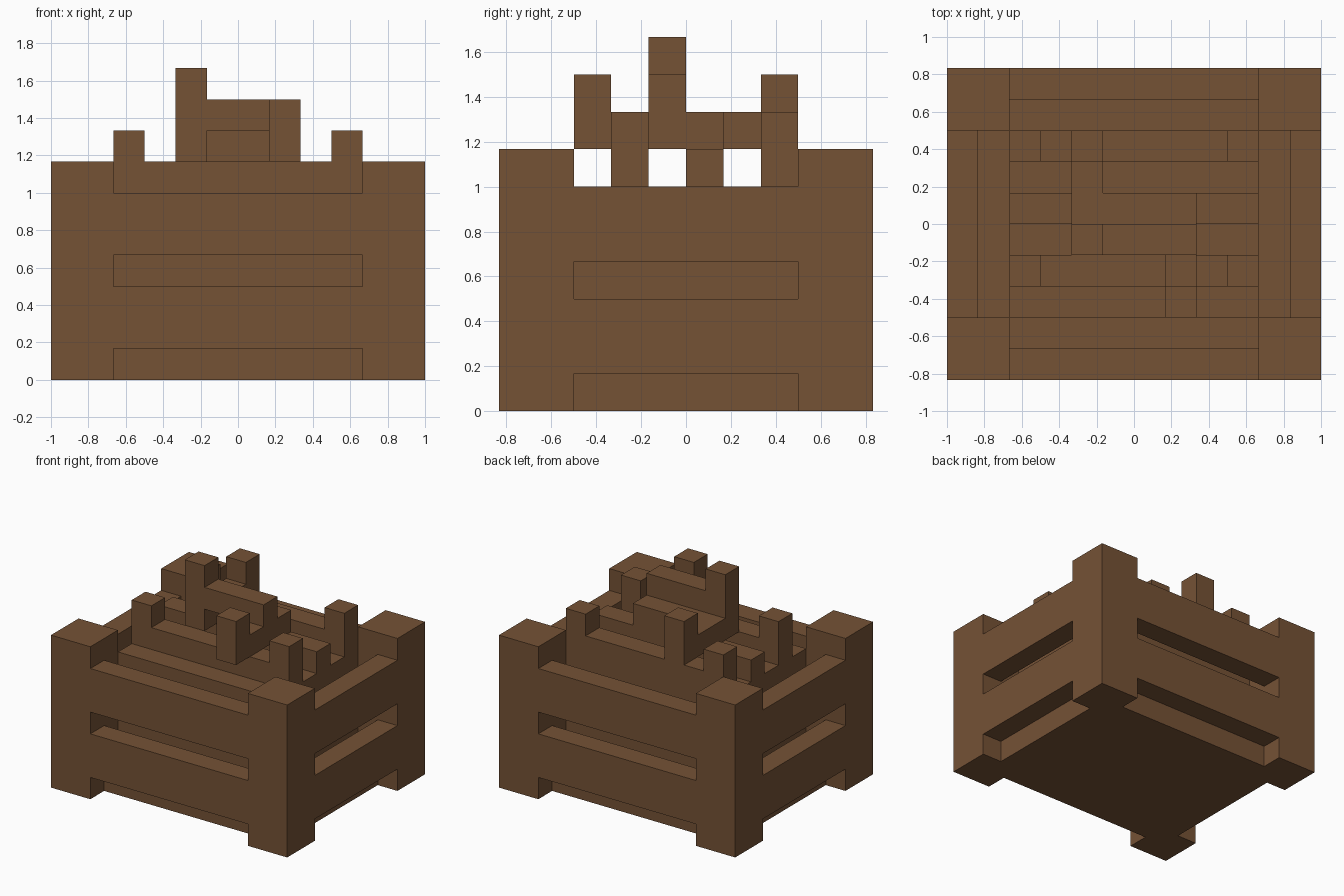
import bpy
import bmesh
from mathutils import Matrix, Vector

if "Cube" in bpy.data.objects:
    bpy.data.objects.remove(bpy.data.objects["Cube"], do_unlink=True)

U = 1 / 6  # block size

wood = bpy.data.materials.new("brown_wood")
wood.use_nodes = True
BROWN = (0.178, 0.084, 0.036, 1)
wood.diffuse_color = BROWN
wood.node_tree.nodes["Principled BSDF"].inputs["Base Color"].default_value = BROWN


def blocks(name, *boxes):
    """One object from boxes given as (x range, y range, z range) in blocks."""
    bm = bmesh.new()
    for box in boxes:
        low = Vector([r[0] for r in box]) * U
        high = Vector([r[1] for r in box]) * U
        place = Matrix.Translation((low + high) / 2) @ Matrix.Diagonal(high - low).to_4x4()
        bmesh.ops.create_cube(bm, size=1, matrix=place)
    mesh = bpy.data.meshes.new(name)
    bm.to_mesh(mesh)
    bm.free()
    mesh.materials.append(wood)
    obj = bpy.data.objects.new(name, mesh)
    bpy.context.collection.objects.link(obj)
    return obj


def span(side, near, far):
    """Range from near to far on the given side of the centre."""
    return tuple(sorted((side * near, side * far)))


INNER_X, INNER_Y = (-4, 4), (-3, 3)

# Corner posts
for sx, x_name in ((1, "left"), (-1, "right")):
    for sy, y_name in ((1, "back"), (-1, "front")):
        blocks(f"{y_name}_{x_name}_post", (span(sx, 4, 6), span(sy, 3, 5), (0, 7)))

# Two slats on each side
for level, z in (("lower", (1, 3)), ("upper", (4, 6))):
    for s, x_name, y_name in ((1, "left", "back"), (-1, "right", "front")):
        blocks(f"{x_name}_{level}_slat", (span(s, 5, 6), INNER_Y, z))
        blocks(f"{y_name}_{level}_slat", (INNER_X, span(s, 4, 5), z))

# Floor and the solid filling
blocks("floor", (INNER_X, (-4, 4), (0, 1)),
       *[(span(s, 4, 5), INNER_Y, (0, 1)) for s in (1, -1)])
blocks("filling", (INNER_X, INNER_Y, (1, 6)))

# Bottom rods, the outer two with raised ends
blocks("middle_rod", (INNER_X, (0, 1), (6, 7)))
for name, y in (("front_rod", (-2, -1)), ("back_rod", (2, 3))):
    blocks(name, (INNER_X, y, (6, 7)),
           *[(span(s, 3, 4), y, (7, 8)) for s in (1, -1)])

# Zigzag rod with an upright at each end
blocks("zigzag_rod",
       ((-2, 2), (0, 1), (7, 8)),
       ((-2, -1), (1, 3), (7, 8)),
       ((1, 2), (-3, 0), (7, 8)),
       ((-2, -1), (2, 3), (8, 9)),
       ((1, 2), (-3, -2), (8, 9)))

# Top rod with a tall upright
blocks("top_rod", ((-1, 2), (-1, 0), (8, 9)), ((-2, -1), (-1, 0), (7, 10)))
